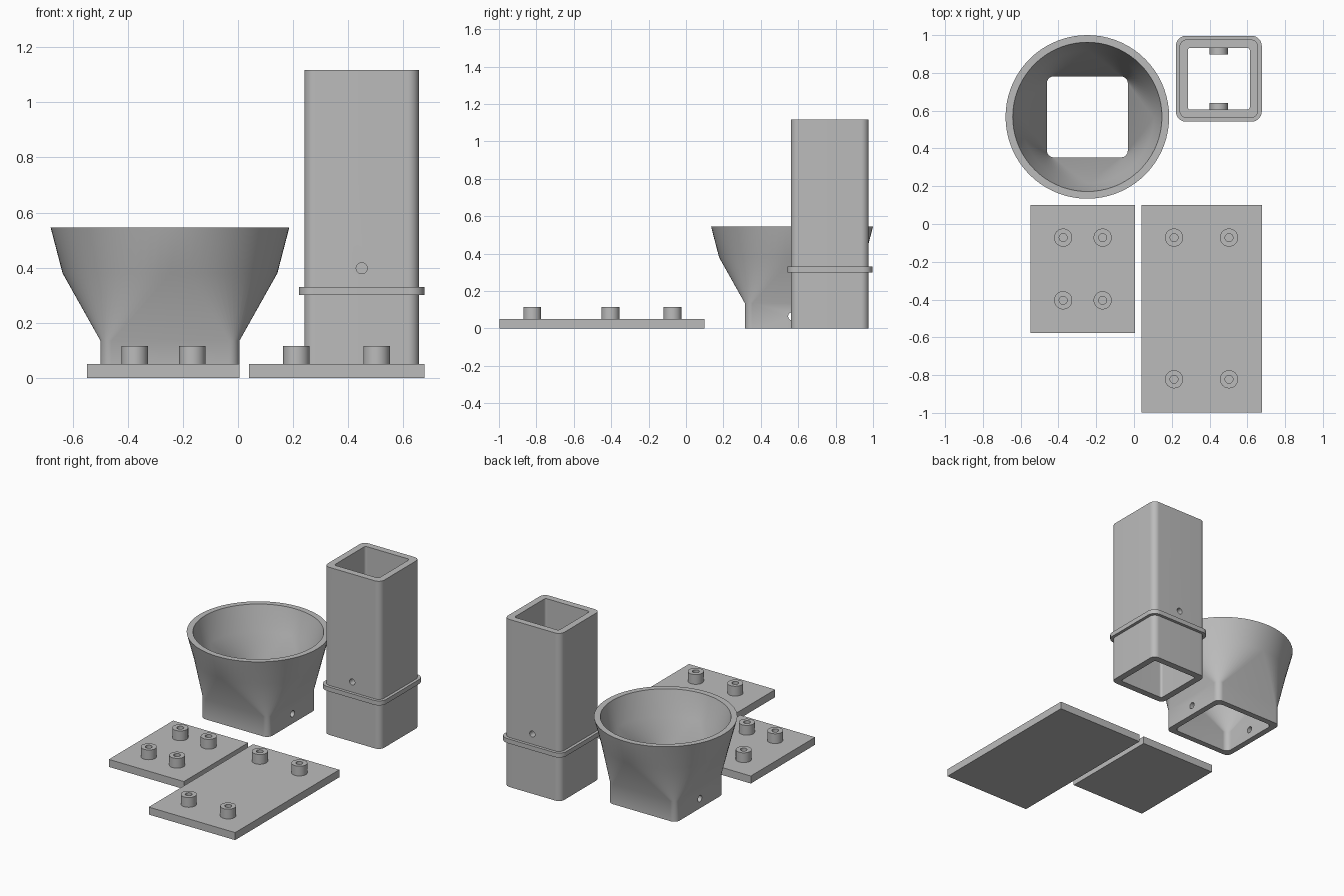
import bpy, bmesh, math
from mathutils import Matrix

if "Cube" in bpy.data.objects:
    bpy.data.objects.remove(bpy.data.objects["Cube"])

grey = bpy.data.materials.new("plain grey")
grey.diffuse_color = (0.5, 0.5, 0.5, 1)
grey.use_nodes = True
grey.node_tree.nodes["Principled BSDF"].inputs["Base Color"].default_value = grey.diffuse_color


def finish(name, bm):
    bmesh.ops.remove_doubles(bm, verts=bm.verts[:], dist=1e-5)
    bmesh.ops.recalc_face_normals(bm, faces=bm.faces[:])
    mesh = bpy.data.meshes.new(name)
    bm.to_mesh(mesh)
    bm.free()
    ob = bpy.data.objects.new(name, mesh)
    bpy.context.collection.objects.link(ob)
    mesh.materials.append(grey)
    return ob


def smooth(ob):
    bpy.ops.object.select_all(action='DESELECT')
    ob.select_set(True)
    bpy.context.view_layer.objects.active = ob
    bpy.ops.object.shade_smooth_by_angle(angle=math.radians(30))


def loft(name, cx, cy, sections, n=18):
    """Hollow body through rounded squares (half width, corner radius, z).
    A corner radius equal to the half width gives a circle."""
    bm = bmesh.new()
    rings = []
    for half, r, z in sections:
        ring = []
        for q in range(4):
            mid = math.radians(45 + 90 * q)
            ox = math.copysign(half - r, math.cos(mid))
            oy = math.copysign(half - r, math.sin(mid))
            for i in range(n + 1):
                a = math.radians(90 * (q + i / n))
                ring.append(bm.verts.new((cx + ox + r * math.cos(a),
                                          cy + oy + r * math.sin(a), z)))
        rings.append(ring)
    for k, low in enumerate(rings):
        high = rings[(k + 1) % len(rings)]
        for i in range(len(low)):
            j = (i + 1) % len(low)
            bm.faces.new((low[i], low[j], high[j], high[i]))
    return finish(name, bm)


def rod(name, center, radius, length, axis):
    rot = Matrix.Rotation(math.pi / 2, 4, 'Y' if axis == 'X' else 'X')
    bm = bmesh.new()
    bmesh.ops.create_cone(bm, cap_ends=True, segments=32, radius1=radius, radius2=radius,
                          depth=length, matrix=Matrix.Translation(center) @ rot)
    return finish(name, bm)


def combine(ob, tool, operation):
    mod = ob.modifiers.new("combine", 'BOOLEAN')
    mod.operation, mod.object, mod.solver = operation, tool, 'EXACT'
    bpy.context.view_layer.objects.active = ob
    bpy.ops.object.modifier_apply(modifier=mod.name)
    bpy.data.objects.remove(tool)


# Funnel: square socket blending into a round mouth
fx, fy = -0.247, 0.567
funnel = loft("funnel", fx, fy, [
    (0.2525, 0.04, 0), (0.2525, 0.04, 0.135), (0.39, 0.39, 0.38), (0.433, 0.433, 0.545),
    (0.395, 0.395, 0.545), (0.352, 0.352, 0.38), (0.214, 0.035, 0.135), (0.214, 0.035, 0)])
# Cross hole through the socket's side walls
combine(funnel, rod("cutter", (fx, fy, 0.065), 0.021, 0.8, 'X'), 'DIFFERENCE')
smooth(funnel)

# Square tube with a collar
tx, ty = 0.449, 0.769
tube = loft("square_tube", tx, ty, [
    (0.208, 0.04, 0), (0.208, 0.04, 0.30), (0.2275, 0.055, 0.30), (0.2275, 0.055, 0.33),
    (0.208, 0.04, 0.33), (0.208, 0.04, 1.117), (0.164, 0.015, 1.117), (0.164, 0.015, 0)])
# Inner bosses with blind screw holes, front and back
for s in (-1, 1):
    combine(tube, rod("boss", (tx, ty + s * 0.156, 0.398), 0.048, 0.054, 'Y'), 'UNION')
    combine(tube, rod("cutter", (tx, ty + s * 0.195, 0.398), 0.02, 0.10, 'Y'), 'DIFFERENCE')
smooth(tube)


# Base plates with hollow standoffs
def plate(name, x0, x1, y0, y1, xs, ys):
    bm = bmesh.new()
    bmesh.ops.create_cube(bm, size=1, matrix=Matrix.Translation(
        ((x0 + x1) / 2, (y0 + y1) / 2, 0.025)) @ Matrix.Diagonal((x1 - x0, y1 - y0, 0.05, 1)))
    finish(name, bm)
    for x in xs:
        for y in ys:
            smooth(loft(name + "_standoff", x, y, [
                (0.048, 0.048, 0.05), (0.048, 0.048, 0.115),
                (0.021, 0.021, 0.115), (0.021, 0.021, 0.05)], n=10))


plate("small_plate", -0.548, 0.005, -0.577, 0.10, (-0.375, -0.166), (-0.072, -0.404))
plate("large_plate", 0.04, 0.677, -0.997, 0.10, (0.212, 0.503), (-0.072, -0.822))
